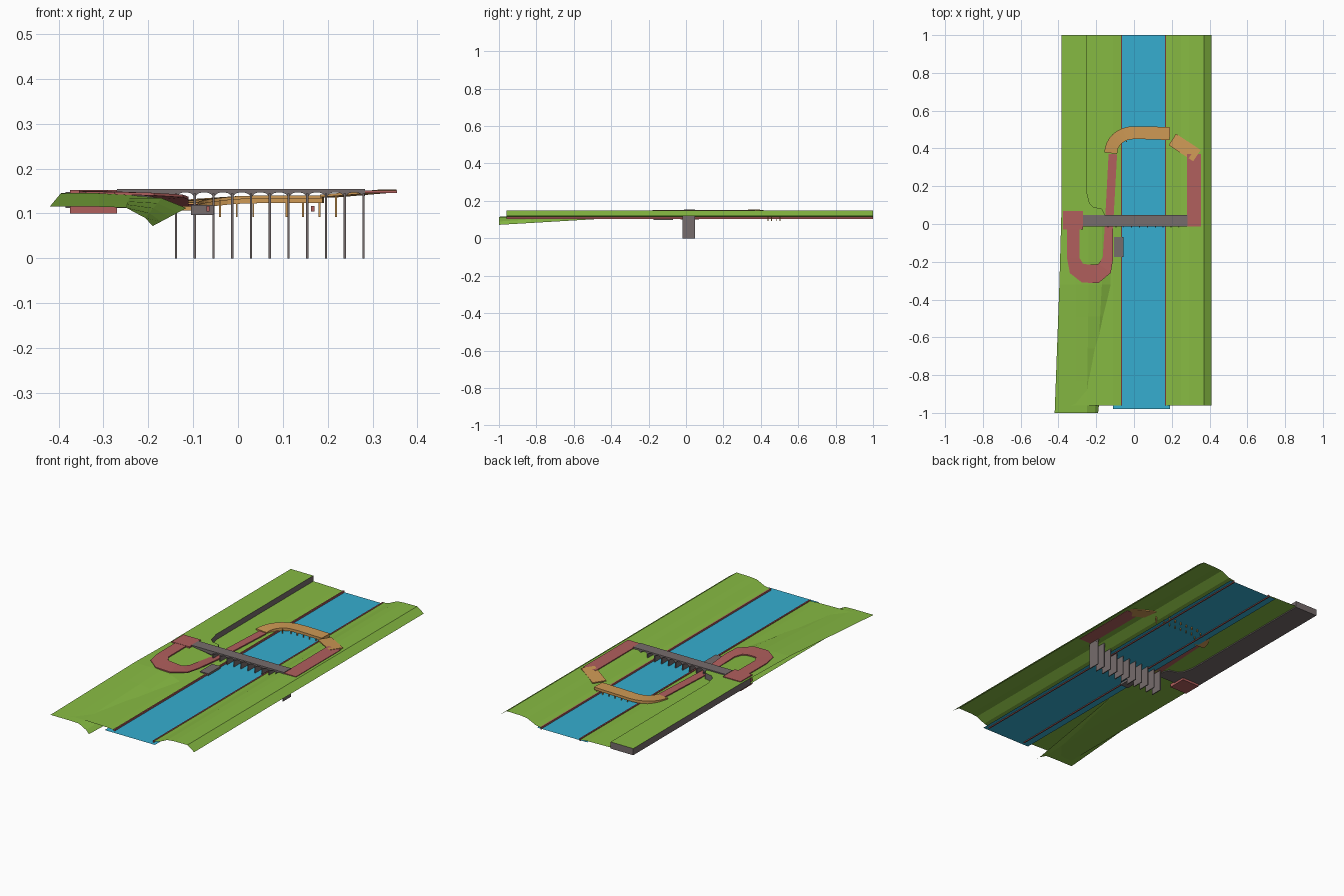
import bpy, bmesh, math
from mathutils import Vector

cube = bpy.data.objects.get("Cube")
if cube:
    bpy.data.objects.remove(cube)


def material(name, r, g, b):
    m = bpy.data.materials.new(name)
    m.use_nodes = True
    m.diffuse_color = (r, g, b, 1)
    m.node_tree.nodes["Principled BSDF"].inputs["Base Color"].default_value = (r, g, b, 1)
    return m


GREEN = material("grass green", 0.24, 0.49, 0.055)
BLUE = material("water blue", 0.037, 0.42, 0.63)
RED = material("path red", 0.44, 0.115, 0.11)
WOOD = material("timber orange", 0.62, 0.32, 0.09)
GREY = material("concrete grey", 0.18, 0.15, 0.15)


def finish(name, bm, *mats):
    mesh = bpy.data.meshes.new(name)
    bm.to_mesh(mesh)
    bm.free()
    obj = bpy.data.objects.new(name, mesh)
    for m in mats:
        mesh.materials.append(m)
    bpy.context.collection.objects.link(obj)
    return obj


def prism(name, outline, move, *mats):
    """Closed outline swept along a vector."""
    bm = bmesh.new()
    face = bm.faces.new([bm.verts.new(p) for p in outline])
    new = bmesh.ops.extrude_face_region(bm, geom=[face])["geom"]
    bmesh.ops.translate(bm, vec=move, verts=[v for v in new if isinstance(v, bmesh.types.BMVert)])
    bmesh.ops.recalc_face_normals(bm, faces=bm.faces)
    return finish(name, bm, *mats)


def box(name, x0, x1, y0, y1, z0, z1, mat):
    base = [(x0, y0, z0), (x1, y0, z0), (x1, y1, z0), (x0, y1, z0)]
    return prism(name, base, (0, 0, z1 - z0), mat)


def sheet(name, rows, mat):
    """Open surface through rows of points, facing up."""
    bm = bmesh.new()
    grid = [[bm.verts.new(p) for p in row] for row in rows]
    for a, b in zip(grid, grid[1:]):
        for i in range(len(a) - 1):
            bm.faces.new((a[i], a[i + 1], b[i + 1], b[i]))
    bm.normal_update()
    for f in bm.faces:
        if f.normal.z < 0:
            f.normal_flip()
    return finish(name, bm, mat)


def bank(name, profile, mat):
    return sheet(name, [[(x, y, z) for x, z in profile] for y in (-0.96, 1)], mat)


def ribbon(name, path, width, thick, mat):
    """Flat slab following a centre line; path points are its top."""
    pts = [Vector(p) for p in path]
    bm = bmesh.new()
    rings = []
    for i, p in enumerate(pts):
        t = pts[min(i + 1, len(pts) - 1)] - pts[max(i - 1, 0)]
        w = width[i] if isinstance(width, list) else width
        n = Vector((-t.y, t.x, 0)).normalized() * w / 2
        d = Vector((0, 0, thick))
        rings.append([bm.verts.new(q) for q in (p + n, p - n, p - n - d, p + n - d)])
    for a, b in zip(rings, rings[1:]):
        for k in range(4):
            bm.faces.new((a[k], a[(k + 1) % 4], b[(k + 1) % 4], b[k]))
    bm.faces.new(rings[0])
    bm.faces.new(rings[-1])
    bmesh.ops.recalc_face_normals(bm, faces=bm.faces)
    return finish(name, bm, mat)


# Canal water and its edging walls
sheet("canal_water", [[(-0.11, y, 0.108), (0.19, y, 0.108)] for y in (-0.98, 1)], BLUE)
for side, x in (("left", 0.163), ("right", -0.07)):
    box(side + "_canal_edge", x, x + 0.007, -0.96, 1, 0.104, 0.117, RED)

# Grass banks
bank("left_bank", [(0.168, 0.114), (0.2, 0.12), (0.25, 0.143), (0.29, 0.147),
                   (0.37, 0.148), (0.41, 0.12)], GREEN)
bank("right_bank", [(-0.385, 0.116), (-0.25, 0.118), (-0.11, 0.115), (-0.068, 0.112)], GREEN)

# Raised bank with concrete sides and a grass top
levee_outline = [(-0.385, 1), (-0.25, 1), (-0.25, 0.17), (-0.235, 0.11), (-0.215, 0.09),
                 (-0.17, 0.08), (-0.155, 0.05), (-0.16, 0.0), (-0.385, 0.0)]
levee = prism("levee", [(x, y, 0.112) for x, y in levee_outline], (0, 0, 0.036), GREY, GREEN)
for f in levee.data.polygons:
    f.material_index = 1 if f.normal.z > 0.5 else 0

# Sloping ground in front of the raised bank
front_row = [(-0.42, -1, 0.115), (-0.31, -1, 0.115), (-0.25, -1, 0.113), (-0.207, -1, 0.09), (-0.19, -1, 0.072)]
mid_row = [(-0.395, -0.32, 0.145), (-0.31, -0.32, 0.145), (-0.24, -0.32, 0.141),
           (-0.17, -0.32, 0.134), (-0.115, -0.32, 0.112)]
back_row = [(-0.385, 0.04, 0.146), (-0.31, 0.04, 0.146), (-0.24, 0.04, 0.142),
            (-0.17, 0.04, 0.125), (-0.12, 0.04, 0.112)]
steps = 4
slope_rows = [[Vector(a).lerp(Vector(b), i / steps) for a, b in zip(front_row, mid_row)]
              for i in range(steps + 1)]
sheet("sloping_ground", slope_rows + [back_row], GREEN)

# Bridge deck with a row of shallow arches and a tapering abutment
PIERS = [-0.138 + 0.0418 * i for i in range(11)]
underside = [(-0.27, 0.148), (-0.14, 0.132)]
for a, b in zip(PIERS, PIERS[1:]):
    for k in range(7):
        t = k / 6
        underside.append((a + 0.002 + (b - a - 0.004) * t,
                          0.139 + 0.008 * math.sin(math.pi * t) ** 0.5 if 0 < k < 6 else 0.139))
deck = [(0.283, 0.139), (0.283, 0.154), (-0.27, 0.154)]
prism("bridge_deck", [(x, -0.012, z) for x, z in underside + deck], (0, 0.06, 0), GREY)
for i, x in enumerate(PIERS):
    box(f"bridge_pier_{i + 1}", x - 0.0025, x + 0.0025, -0.018, 0.048, 0, 0.145, GREY)

# Small concrete landing beside the water
box("canal_landing", -0.105, -0.055, -0.175, -0.07, 0.097, 0.119, GREY)

# Red paths
box("path_landing", -0.375, -0.27, -0.03, 0.07, 0.1, 0.152, RED)
ribbon("looping_path", [(-0.322, 0, 0.151), (-0.322, -0.18, 0.15), (-0.305, -0.235, 0.149),
                        (-0.262, -0.262, 0.148), (-0.2, -0.264, 0.146), (-0.155, -0.235, 0.142),
                        (-0.138, -0.18, 0.137), (-0.132, 0, 0.121), (-0.112, 0.37, 0.121)],
       [0.065, 0.065, 0.085, 0.1, 0.1, 0.08, 0.056, 0.044, 0.045], 0.006, RED)
box("left_bank_path", 0.28, 0.355, -0.012, 0.37, 0.146, 0.151, RED)

# Timber footbridge: a quarter bend, then straight over the water
bend = []
for k in range(9):
    a = math.pi / 2 * k / 8
    bend.append((-0.005 - 0.118 * math.cos(a), 0.375 + 0.108 * math.sin(a), 0.124 + 0.0018 * k))
span = [(0.05, 0.483, 0.14), (0.12, 0.481, 0.14), (0.19, 0.478, 0.14)]
walk = bend + span
ribbon("timber_walkway", walk, 0.068, 0.007, WOOD)
ribbon("timber_beam", [(x, y, z - 0.007) for x, y, z in walk], 0.058, 0.01, WOOD)
ribbon("timber_ramp", [(0.203, 0.448, 0.142), (0.333, 0.362, 0.153)], 0.072, 0.006, WOOD)

# Timber posts in pairs
for i in range(7):
    x = -0.04 + 0.037 * i
    for side, y in (("front", 0.457), ("back", 0.503)):
        sag = 0.02 if x < -0.02 else 0
        box(f"{side}_timber_post_{i + 1}", x - 0.002, x + 0.002, y - sag - 0.002, y - sag + 0.002,
            0.092, 0.13, WOOD)
box("ramp_post", 0.216, 0.221, 0.436, 0.441, 0.092, 0.14, WOOD)
